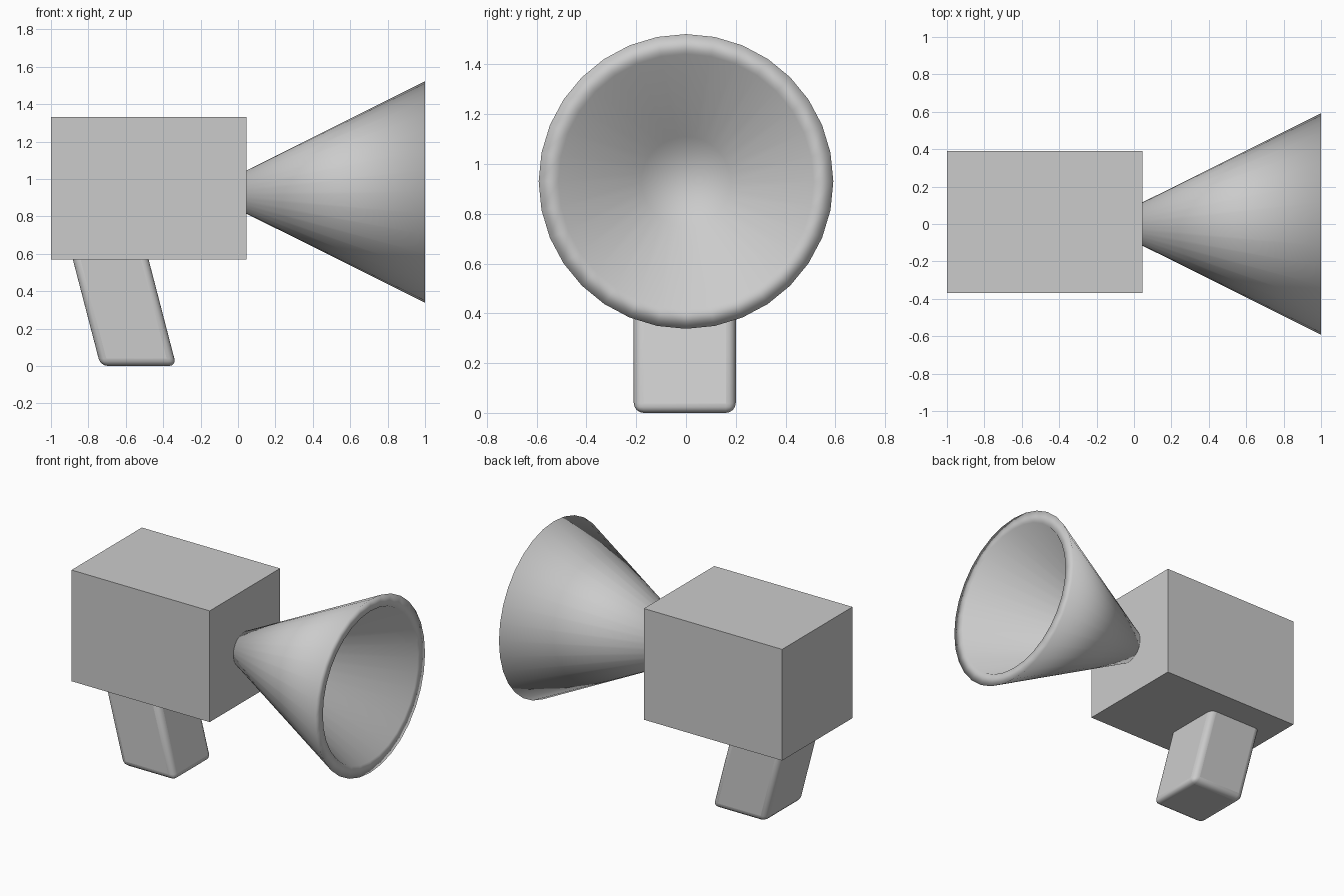
import bpy, bmesh, math
from mathutils import Matrix, Vector

if "Cube" in bpy.data.objects:
    bpy.data.objects.remove(bpy.data.objects["Cube"], do_unlink=True)

GREY = (0.6, 0.6, 0.6, 1)
grey = bpy.data.materials.new("mid_grey")
grey.use_nodes = True
grey.diffuse_color = GREY
grey.node_tree.nodes["Principled BSDF"].inputs["Base Color"].default_value = GREY


def finish(bm, name, smooth=False):
    """Turn a bmesh into a named, coloured object."""
    bmesh.ops.recalc_face_normals(bm, faces=bm.faces)
    for face in bm.faces:
        face.smooth = smooth
    mesh = bpy.data.meshes.new(name)
    bm.to_mesh(mesh)
    bm.free()
    mesh.materials.append(grey)
    obj = bpy.data.objects.new(name, mesh)
    bpy.context.collection.objects.link(obj)
    return obj


def box(low, high):
    """Box between two corners."""
    low, high = Vector(low), Vector(high)
    bm = bmesh.new()
    bmesh.ops.create_cube(bm, size=1)
    bmesh.ops.scale(bm, vec=high - low, verts=bm.verts)
    bmesh.ops.translate(bm, vec=(low + high) / 2, verts=bm.verts)
    return bm


# Main body: plain sharp box
finish(box((-1, -0.37, 0.57), (0.045, 0.39, 1.33)), "body")

# Handle: leaning box with rounded edges, its top sunk into the body
bm = box((-0.735, -0.21, 0), (-0.33, 0.2, 0.64))
lean = Matrix.Identity(4)
lean[0][2] = -0.26
bmesh.ops.transform(bm, matrix=lean, verts=bm.verts)
handle = finish(bm, "handle")
bevel = handle.modifiers.new("rounded_edges", "BEVEL")
bevel.width = 0.04
bevel.segments = 4
bpy.context.view_layer.objects.active = handle
handle.select_set(True)
bpy.ops.object.shade_smooth_by_angle(angle=math.radians(40))

# Horn: thick hollow cone, closed at both the neck and the inner end
SIDES = 32
AXIS_Z = 0.93
profile = [(0.02, 0.103), (1, 0.592), (1, 0.512), (0.3, 0.18)]  # x, radius
bm = bmesh.new()
rings = []
for x, radius in profile:
    angles = [2 * math.pi * i / SIDES for i in range(SIDES)]
    rings.append([bm.verts.new((x, radius * math.sin(a), AXIS_Z + radius * math.cos(a)))
                  for a in angles])
for ring, following in zip(rings, rings[1:]):
    for i in range(SIDES):
        j = (i + 1) % SIDES
        bm.faces.new((ring[i], ring[j], following[j], following[i]))
bm.faces.new(rings[0])
bm.faces.new(rings[-1])
finish(bm, "horn", smooth=True)
